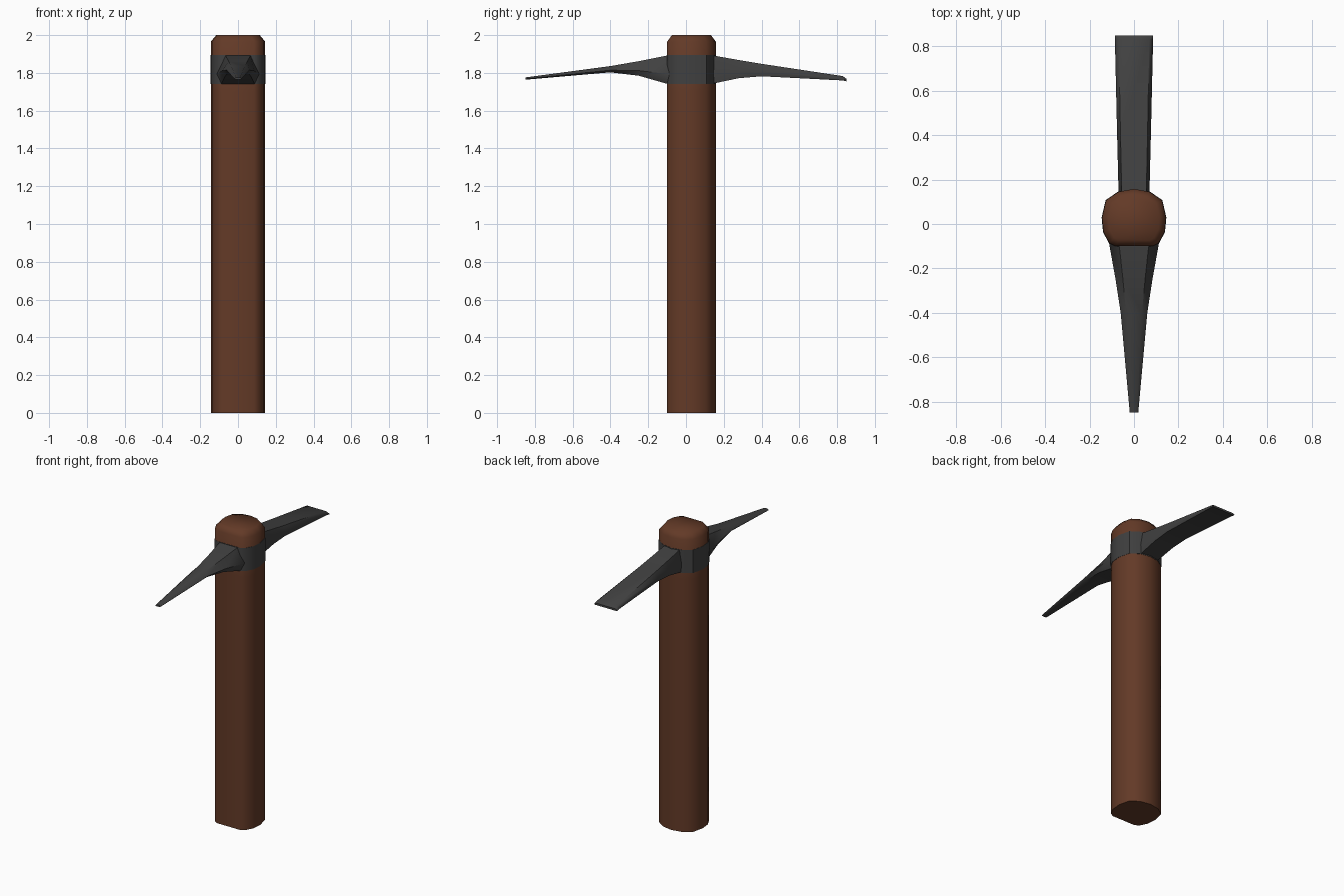
import bpy, bmesh, math

if "Cube" in bpy.data.objects:
    bpy.data.objects.remove(bpy.data.objects["Cube"])


def material(name, rgb):
    m = bpy.data.materials.new(name)
    m.diffuse_color = (*rgb, 1)
    m.use_nodes = True
    m.node_tree.nodes["Principled BSDF"].inputs["Base Color"].default_value = m.diffuse_color
    return m


wood = material("brown wood", (0.125, 0.042, 0.020))
iron = material("dark iron", (0.052, 0.052, 0.052))


def loft(name, rings, mat, angle):
    """Skin a list of equal-length vertex rings and cap both ends."""
    bm = bmesh.new()
    vr = [[bm.verts.new(p) for p in r] for r in rings]
    n = len(vr[0])
    for a, b in zip(vr, vr[1:]):
        for i in range(n):
            j = (i + 1) % n
            bm.faces.new((a[i], a[j], b[j], b[i]))
    bm.faces.new(vr[0])
    bm.faces.new(vr[-1])
    bmesh.ops.recalc_face_normals(bm, faces=bm.faces)
    me = bpy.data.meshes.new(name)
    bm.to_mesh(me)
    bm.free()
    me.materials.append(mat)
    ob = bpy.data.objects.new(name, me)
    bpy.context.collection.objects.link(ob)
    bpy.ops.object.select_all(action='DESELECT')
    ob.select_set(True)
    bpy.context.view_layer.objects.active = ob
    bpy.ops.object.shade_smooth_by_angle(angle=math.radians(angle))
    return ob


# Handle outline: right half from back to front, mirrored to the left
half = [(0.07, 0.145), (0.126, 0.107), (0.144, 0.03),
        (0.138, -0.035), (0.112, -0.085), (0.085, -0.100)]
outline = [(0, 0.158)] + half + [(-x, y) for x, y in reversed(half)]
CY = 0.028


def handle_ring(z, s=1.0):
    return [(x * s, CY + (y - CY) * s, z) for x, y in outline]


# Wooden handle with chamfered top
loft("handle", [handle_ring(0), handle_ring(0.75), handle_ring(1.70),
                handle_ring(1.965), handle_ring(2.0, 0.80)], wood, 60)

# Iron collar, almost flush with the handle
loft("collar", [handle_ring(1.74, 1.012), handle_ring(1.895, 1.012)], iron, 40)


def section(y, w, lo, hi, top, bottom, mid):
    """Six-sided head section: narrower top and bottom, widest at mid height."""
    zm = lo + (hi - lo) * mid
    return [(w * top, y, hi), (w, y, zm), (w * bottom, y, lo),
            (-w * bottom, y, lo), (-w, y, zm), (-w * top, y, hi)]


# Front pick point: (y, half width, low z, high z)
pick = [(-0.05, 0.118, 1.74, 1.895), (-0.10, 0.110, 1.742, 1.892),
        (-0.25, 0.083, 1.785, 1.862), (-0.40, 0.060, 1.803, 1.836),
        (-0.85, 0.019, 1.764, 1.776)]
loft("pick_point", [section(*p, 0.6, 0.8, 0.35) for p in pick], iron, 50)

# Back flat blade with bevelled cutting edge
blade = [(0.10, 0.068, 1.74, 1.895), (0.155, 0.070, 1.746, 1.890),
         (0.28, 0.073, 1.772, 1.868), (0.40, 0.076, 1.782, 1.848),
         (0.83, 0.086, 1.760, 1.783), (0.85, 0.086, 1.755, 1.768)]
loft("blade", [section(*p, 0.8, 0.95, 0.4) for p in blade], iron, 50)
